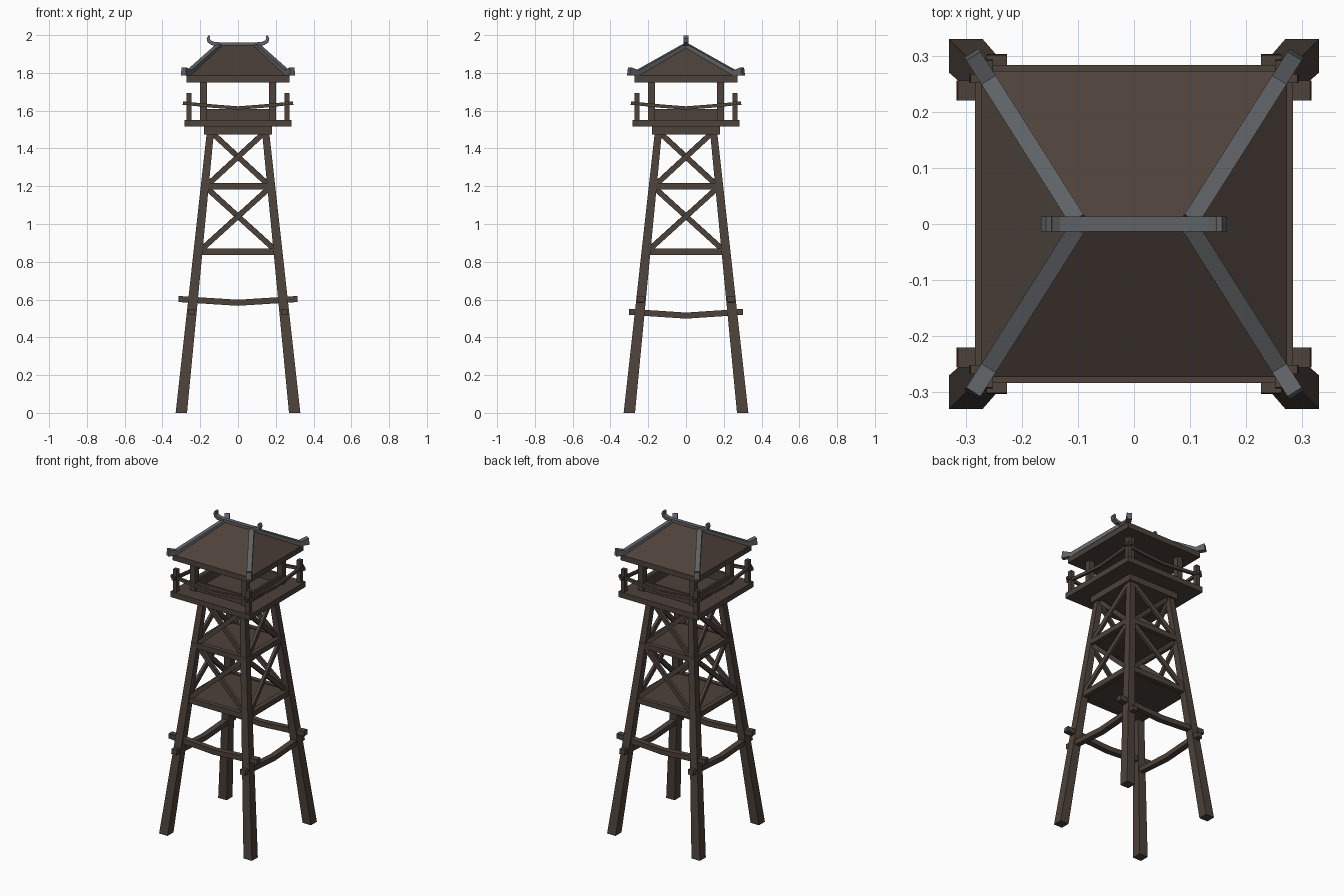
import bpy, bmesh
from mathutils import Vector

if "Cube" in bpy.data.objects:
    bpy.data.objects.remove(bpy.data.objects["Cube"])


def material(name, rgb):
    m = bpy.data.materials.new(name)
    m.diffuse_color = (*rgb, 1)
    m.use_nodes = True
    m.node_tree.nodes["Principled BSDF"].inputs["Base Color"].default_value = m.diffuse_color
    return m


WOOD = material("dark brown wood", (0.075, 0.054, 0.043))
SLATE = material("slate grey trim", (0.115, 0.122, 0.132))


def finish(bm, name, mat):
    bmesh.ops.recalc_face_normals(bm, faces=bm.faces)
    me = bpy.data.meshes.new(name)
    bm.to_mesh(me)
    bm.free()
    me.materials.append(mat)
    ob = bpy.data.objects.new(name, me)
    bpy.context.collection.objects.link(ob)
    return ob


def loft(name, rings, mat=WOOD):
    """Join four-cornered rings into a closed solid."""
    bm = bmesh.new()
    vs = [[bm.verts.new(p) for p in r] for r in rings]
    for a, b in zip(vs, vs[1:]):
        for i in range(4):
            j = (i + 1) % 4
            bm.faces.new((a[i], a[j], b[j], b[i]))
    bm.faces.new(vs[0])
    bm.faces.new(vs[-1])
    return finish(bm, name, mat)


def rect(cx, cy, z, hx, hy):
    return [(cx + sx * hx, cy + sy * hy, z)
            for sx, sy in ((-1, -1), (1, -1), (1, 1), (-1, 1))]


def block(name, cx, cy, hx, hy, z0, z1, mat=WOOD):
    return loft(name, [rect(cx, cy, z0, hx, hy), rect(cx, cy, z1, hx, hy)], mat)


def sweep(name, pts, w, heights, mat=WOOD):
    """Rectangular bar along a path lying in one vertical plane."""
    pts = [Vector(p) for p in pts]
    if not isinstance(heights, (list, tuple)):
        heights = [heights] * len(pts)
    flat = pts[-1] - pts[0]
    flat.z = 0
    side = flat.cross(Vector((0, 0, 1))).normalized()
    rings = []
    for i, p in enumerate(pts):
        t = Vector()
        if i > 0:
            t += (p - pts[i - 1]).normalized()
        if i < len(pts) - 1:
            t += (pts[i + 1] - p).normalized()
        n = side.cross(t.normalized())
        s, u = side * w / 2, n * heights[i] / 2
        rings.append([p - s - u, p + s - u, p + s + u, p - s + u])
    return loft(name, rings, mat)


def on_side(k, a, d, z):
    """Point at distance d outward on side k, a along it."""
    return [(a, -d, z), (d, a, z), (a, d, z), (-d, a, z)][k]


def leg_at(z):
    return 0.30 - 0.153 * z / 1.48


CORNERS = [(-1, -1), (1, -1), (1, 1), (-1, 1)]

# splayed legs, posts and corner roof trim
for sx, sy in CORNERS:
    loft("leg", [rect(sx * .30, sy * .30, 0, .03, .03),
                 rect(sx * .147, sy * .147, 1.48, .019, .019)])
    block("roof_post", sx * .182, sy * .182, .018, .018, 1.53, 1.76)
    block("railing_post", sx * .259, sy * .259, .0135, .0135, 1.53, 1.693)
    sweep("hip_trim", [(sx * .10, sy * .005, 1.942), (sx * .258, sy * .255, 1.800),
                       (sx * .288, sy * .302, 1.808)],
          .03, [.024, .028, .044], SLATE)

for k in range(4):
    along_x = k % 2 == 0
    # bent lower tie beams
    zt, reach = (.603, .315) if along_x else (.535, .302)
    d = leg_at(zt)
    sweep("tie_beam", [on_side(k, -reach, d, zt), on_side(k, 0, d, zt - .02),
                       on_side(k, reach, d, zt)], .036, .032)
    # floor frames
    block_z = ((.853, .19, leg_at(.853)), (1.2, .197, .182))
    for z, r, dd in block_z:
        sweep("frame_beam", [on_side(k, -r, dd, z), on_side(k, r, dd, z)], .03, .034)
    # cross braces
    for z0, z1 in ((.87, 1.19), (1.215, 1.48)):
        for s in (-1, 1):
            a, b = leg_at(z0) - .022, leg_at(z1) - .012
            off = s * .006
            sweep("cross_brace", [on_side(k, -s * a, leg_at(z0) + off, z0),
                                  on_side(k, s * b, leg_at(z1) + off, z1)], .018, .028)
    # sagging railing and low cabin wall
    sweep("railing", [on_side(k, -.292, .259, 1.640), on_side(k, -.13, .259, 1.624),
                      on_side(k, 0, .259, 1.614), on_side(k, .13, .259, 1.624),
                      on_side(k, .292, .259, 1.640)], .016, .018)
    sweep("cabin_wall", [on_side(k, -.182, .182, 1.575), on_side(k, .182, .182, 1.575)],
          .014, .07)

# floors and platform
block("lower_floor", 0, 0, .205, .205, .842, .864)
block("middle_floor", 0, 0, .178, .178, 1.19, 1.21)
block("platform_base", 0, 0, .18, .18, 1.475, 1.516)
block("platform", 0, 0, .283, .283, 1.515, 1.55)

# hipped roof with thick eave
loft("roof", [rect(0, 0, 1.75, .273, .273), rect(0, 0, 1.785, .273, .273),
              rect(0, 0, 1.945, .10, .004)])

# ridge with upturned ends
half = [(.10, 1.953), (.135, 1.956), (.153, 1.967), (.158, 1.982), (.152, 1.997)]
path = [(-x, 0, z) for x, z in reversed(half)] + [(x, 0, z) for x, z in half]
hs = [.010, .016, .02, .02, .018]
sweep("roof_ridge", path, .027, hs + hs[::-1], SLATE)
